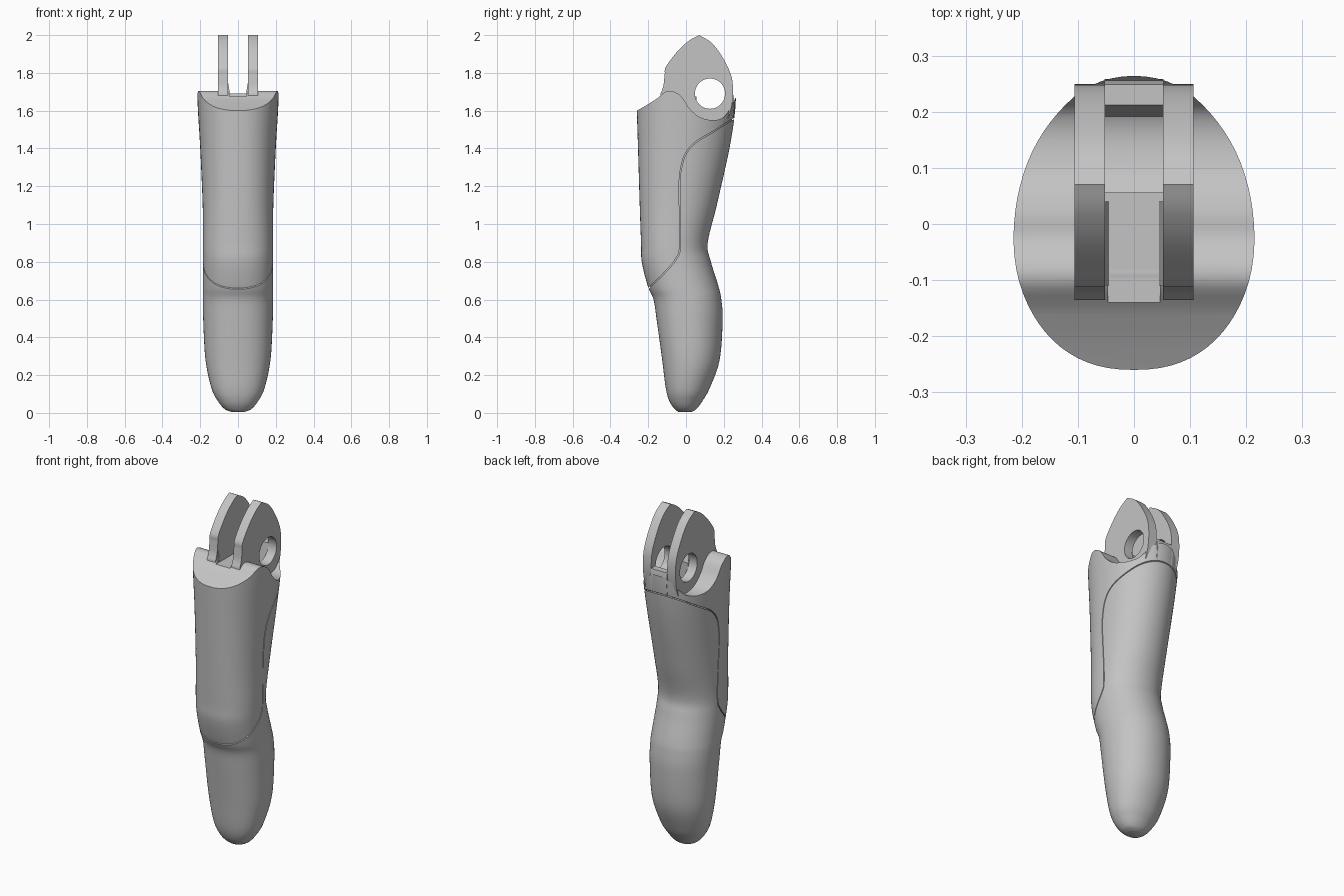
import bpy, bmesh, math
from mathutils import Vector

default_cube = bpy.data.objects.get("Cube")
if default_cube:
    bpy.data.objects.remove(default_cube, do_unlink=True)

grey = bpy.data.materials.new("light_grey")
grey.use_nodes = True
grey.diffuse_color = (0.55, 0.55, 0.55, 1)
grey.node_tree.nodes["Principled BSDF"].inputs["Base Color"].default_value = (0.55, 0.55, 0.55, 1)


def smooth(points, steps=6):
    """Catmull-Rom interpolation through a list of tuples."""
    pts = [Vector(p) for p in points]
    out = []
    for i in range(len(pts) - 1):
        a, b, c = pts[max(i - 1, 0)], pts[i], pts[i + 1]
        d = pts[min(i + 2, len(pts) - 1)]
        for s in range(steps):
            t = s / steps
            out.append(0.5 * (2 * b + (c - a) * t + (2 * a - 5 * b + 4 * c - d) * t ** 2
                              + (3 * b - a - 3 * c + d) * t ** 3))
    return out + [pts[-1]]


def finish(name, bm):
    bmesh.ops.recalc_face_normals(bm, faces=bm.faces)
    mesh = bpy.data.meshes.new(name)
    bm.to_mesh(mesh)
    bm.free()
    mesh.materials.append(grey)
    obj = bpy.data.objects.new(name, mesh)
    bpy.context.collection.objects.link(obj)
    return obj


def extrude(name, profile, x0, x1):
    """Solid from a side profile of (y, z) points, extruded along x."""
    bm = bmesh.new()
    face = bm.faces.new([bm.verts.new((x0, p[0], p[1])) for p in profile])
    geom = bmesh.ops.extrude_face_region(bm, geom=[face])["geom"]
    moved = [g for g in geom if isinstance(g, bmesh.types.BMVert)]
    bmesh.ops.translate(bm, verts=moved, vec=(x1 - x0, 0, 0))
    return finish(name, bm)


def box(name, x, y0, y1, z0, z1):
    return extrude(name, [(y0, z0), (y1, z0), (y1, z1), (y0, z1)], -x, x)


def loft(name, rows, inset=0.0, sides=72):
    """Skin rounded rings given as (z, front y, back y, half width)."""
    bm = bmesh.new()
    rings = []
    for z, front, back, half in rows:
        mid, depth = (front + back) / 2, (back - front) / 2 - inset
        ring = []
        for k in range(sides):
            a = math.tau * k / sides
            c, s = math.cos(a), math.sin(a)
            power = 2 / 2.3 if s < 0 else 2 / 2.05   # front is flatter than back
            x = math.copysign(abs(c) ** power, c) * (half - inset)
            y = math.copysign(abs(s) ** power, s) * depth + mid
            ring.append(bm.verts.new((x, y, z)))
        rings.append(ring)
    for low, high in zip(rings, rings[1:]):
        for k in range(sides):
            n = (k + 1) % sides
            bm.faces.new((low[k], low[n], high[n], high[k]))
    bm.faces.new(rings[0])
    bm.faces.new(rings[-1])
    return finish(name, bm)


def boolean(obj, cutter, operation="DIFFERENCE"):
    mod = obj.modifiers.new("cut", "BOOLEAN")
    mod.operation, mod.object, mod.solver = operation, cutter, "EXACT"
    bpy.context.view_layer.objects.active = obj
    bpy.ops.object.modifier_apply(modifier=mod.name)
    bpy.data.objects.remove(cutter, do_unlink=True)


def shift(points, dy, dz):
    return [(p[0] + dy, p[1] + dz) for p in points]


# Rings of the finger body, tip to cuff
rows = smooth([
    (0.005, -0.04, 0.03, 0.035), (0.02, -0.06, 0.055, 0.07), (0.06, -0.087, 0.085, 0.105),
    (0.13, -0.107, 0.125, 0.14), (0.28, -0.126, 0.178, 0.172), (0.49, -0.155, 0.194, 0.184),
    (0.6, -0.172, 0.187, 0.186), (0.67, -0.202, 0.172, 0.186), (0.8, -0.234, 0.132, 0.185),
    (0.9, -0.238, 0.115, 0.185), (1.1, -0.245, 0.163, 0.187), (1.4, -0.254, 0.23, 0.2),
    (1.6, -0.26, 0.26, 0.212), (1.75, -0.262, 0.265, 0.218)])

# Seam between cuff and fingertip body, as seen from the side
seam = smooth([
    (-0.4, 0.45), (-0.2, 0.66), (-0.115, 0.745), (-0.053, 0.82), (-0.033, 0.9),
    (-0.037, 1.2), (-0.025, 1.31), (0.0, 1.38), (0.05, 1.435), (0.14, 1.49),
    (0.26, 1.565), (0.5, 1.7)])
cuff_region = [tuple(p) for p in seam] + [(0.5, 2.2), (-0.4, 2.2)]

# Saddle shaped top edge
rim = smooth([
    (-0.5, 1.47), (-0.26, 1.6), (-0.16, 1.66), (-0.095, 1.705), (-0.03, 1.68),
    (0.02, 1.61), (0.075, 1.565), (0.14, 1.55), (0.19, 1.56), (0.22, 1.59),
    (0.25, 1.645), (0.4, 1.9)])
above_rim = [tuple(p) for p in rim] + [(0.4, 2.3), (-0.5, 2.3)]

# Fingertip body
body = loft("fingertip_body", rows)
boolean(body, extrude("cutter", shift(cuff_region, 0.004, -0.004), -1, 1))

# Cuff with its saddle top and slot between the lugs
cuff = loft("front_cuff", rows)
boolean(cuff, extrude("cutter", cuff_region, -1, 1), "INTERSECT")
boolean(cuff, extrude("cutter", above_rim, -1, 1))
boolean(cuff, box("cutter", 0.046, -0.4, 0.05, 1.675, 2))

# Core that backs the seam groove
core = loft("inner_core", rows, inset=0.012)
boolean(core, extrude("cutter", shift(above_rim, 0, -0.03), -1, 1))

# Pair of hinge lugs with a pin hole
lug_front = smooth([(-0.135, 1.69), (-0.12, 1.73), (-0.113, 1.79), (-0.105, 1.835),
                    (-0.04, 1.92), (0.02, 1.973), (0.07, 2.0)])
lug_back = smooth([(0.07, 2.0), (0.137, 1.958), (0.195, 1.88), (0.238, 1.79),
                   (0.249, 1.71), (0.243, 1.63), (0.225, 1.56)])
lug_profile = lug_front + lug_back[1:] + [Vector((0.14, 1.535)), Vector((-0.13, 1.6))]
hole = [(0.127 + 0.08 * math.cos(math.tau * k / 48), 1.69 + 0.08 * math.sin(math.tau * k / 48))
        for k in range(48)]
lugs = []
for side, sign in (("left", 1), ("right", -1)):
    lug = extrude(side + "_hinge_lug", lug_profile, sign * 0.052, sign * 0.106)
    boolean(lug, extrude("cutter", hole, -1, 1))
    lugs.append(lug)

# Slot floor and rear stop between the lugs
floor = box("slot_floor", 0.053, -0.09, 0.056, 1.54, 1.675)
stop = extrude("rear_stop", [(0.19, 1.55), (0.212, 1.69), (0.249, 1.69), (0.258, 1.64),
                             (0.25, 1.56)], -0.053, 0.053)

# Small fillets where the lugs meet the slot
for side, sign in (("left", 1), ("right", -1)):
    bm = bmesh.new()
    corner = [(0.054, 1.67), (0.044, 1.67), (0.046, 1.71), (0.054, 1.76)]
    face = bm.faces.new([bm.verts.new((sign * x, -0.11, z)) for x, z in corner])
    geom = bmesh.ops.extrude_face_region(bm, geom=[face])["geom"]
    bmesh.ops.translate(bm, verts=[g for g in geom if isinstance(g, bmesh.types.BMVert)],
                        vec=(0, 0.15, 0))
    lugs.append(finish(side + "_slot_fillet", bm))

for obj in [body, cuff, core, floor, stop] + lugs:
    bpy.ops.object.select_all(action="DESELECT")
    obj.select_set(True)
    bpy.context.view_layer.objects.active = obj
    bpy.ops.object.shade_smooth_by_angle(angle=math.radians(30))
